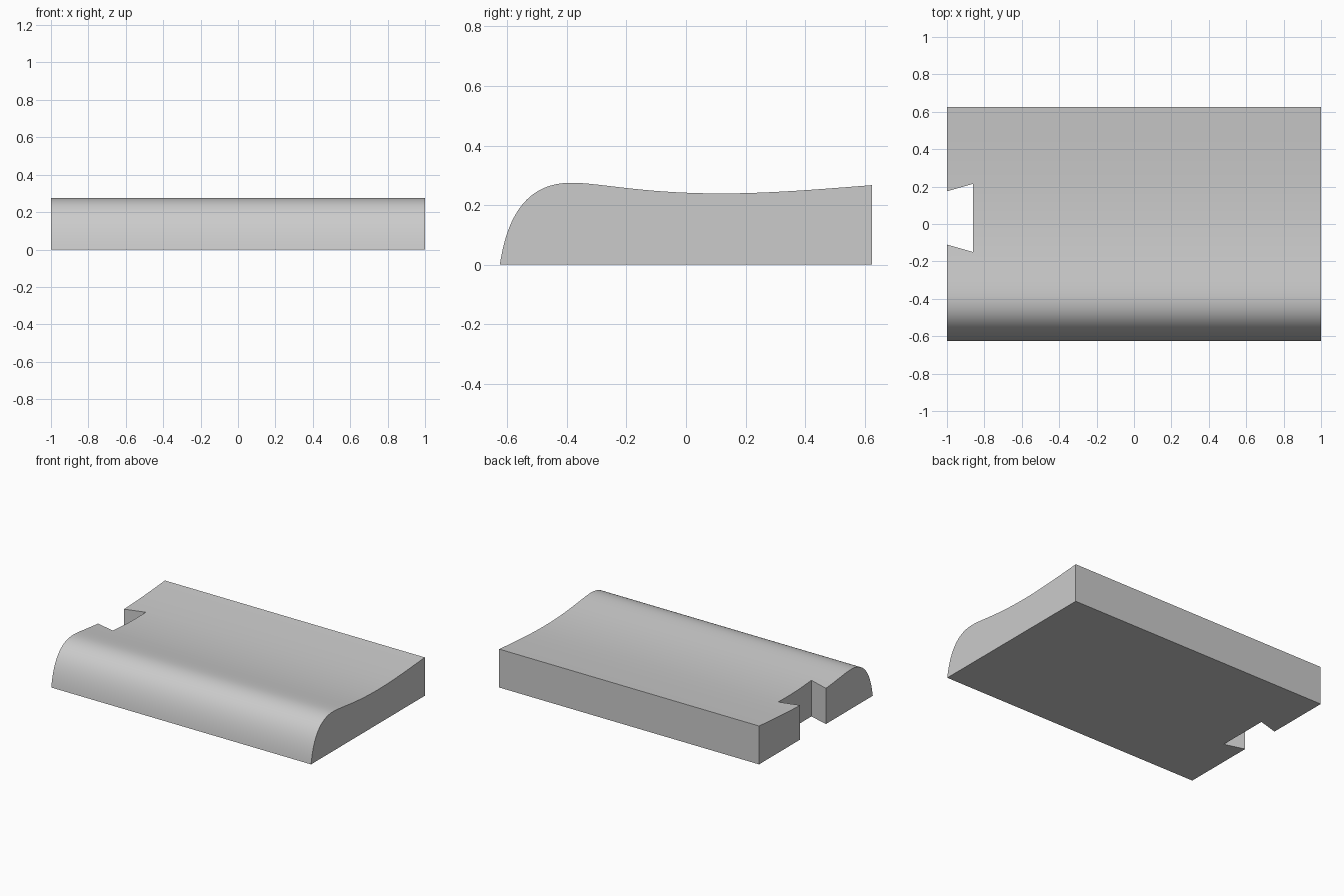
import bpy
import bmesh
import math
from mathutils import Vector
from mathutils.geometry import interpolate_bezier

cube = bpy.data.objects.get("Cube")
if cube:
    bpy.data.objects.remove(cube, do_unlink=True)

grey = bpy.data.materials.new("light_grey")
grey.use_nodes = True
colour = (0.6, 0.6, 0.6, 1)
grey.diffuse_color = colour
grey.node_tree.nodes["Principled BSDF"].inputs["Base Color"].default_value = colour


def prism(name, outline, offset):
    """Extrude a closed planar outline along the offset."""
    bm = bmesh.new()
    face = bm.faces.new([bm.verts.new(p) for p in outline])
    result = bmesh.ops.extrude_face_region(bm, geom=[face], use_keep_orig=True)
    moved = [g for g in result["geom"] if isinstance(g, bmesh.types.BMVert)]
    bmesh.ops.translate(bm, vec=offset, verts=moved)
    bmesh.ops.recalc_face_normals(bm, faces=bm.faces)
    mesh = bpy.data.meshes.new(name)
    bm.to_mesh(mesh)
    bm.free()
    mesh.materials.append(grey)
    obj = bpy.data.objects.new(name, mesh)
    bpy.context.collection.objects.link(obj)
    return obj


# Side profile: rounded front nose, shallow dip, rising back (y, z)
curves = [
    ((-0.625, 0), (-0.60, 0.17), (-0.53, 0.275), (-0.385, 0.275), 24),
    ((-0.385, 0.275), (-0.29, 0.275), (-0.15, 0.239), (0.12, 0.239), 16),
    ((0.12, 0.239), (0.28, 0.239), (0.46, 0.254), (0.625, 0.267), 12),
]
profile = [Vector((-1, -0.625, 0))]
for *points, steps in curves:
    profile += interpolate_bezier(*[Vector((-1, y, z)) for y, z in points], steps)[1:]
profile.append(Vector((-1, 0.625, 0)))
block = prism("contoured_block", profile, (2, 0, 0))

# Dovetail slot through the right end, its sides continued past the end
middle, inner, slope = 0.0325, 0.1825, 0.04 / 0.14
outer = inner - slope * 0.24
slot = [(-0.86, middle - inner, -0.1), (-0.86, middle + inner, -0.1),
        (-1.1, middle + outer, -0.1), (-1.1, middle - outer, -0.1)]
cutter = prism("slot_cutter", slot, (0, 0, 0.6))
cutter.hide_render = True

cut = block.modifiers.new("dovetail_slot", "BOOLEAN")
cut.operation = "DIFFERENCE"
cut.solver = "EXACT"
cut.object = cutter

bpy.ops.object.select_all(action="DESELECT")
block.select_set(True)
bpy.context.view_layer.objects.active = block
bpy.ops.object.modifier_apply(modifier=cut.name)
bpy.data.objects.remove(cutter, do_unlink=True)
bpy.ops.object.shade_smooth_by_angle(angle=math.radians(30))
